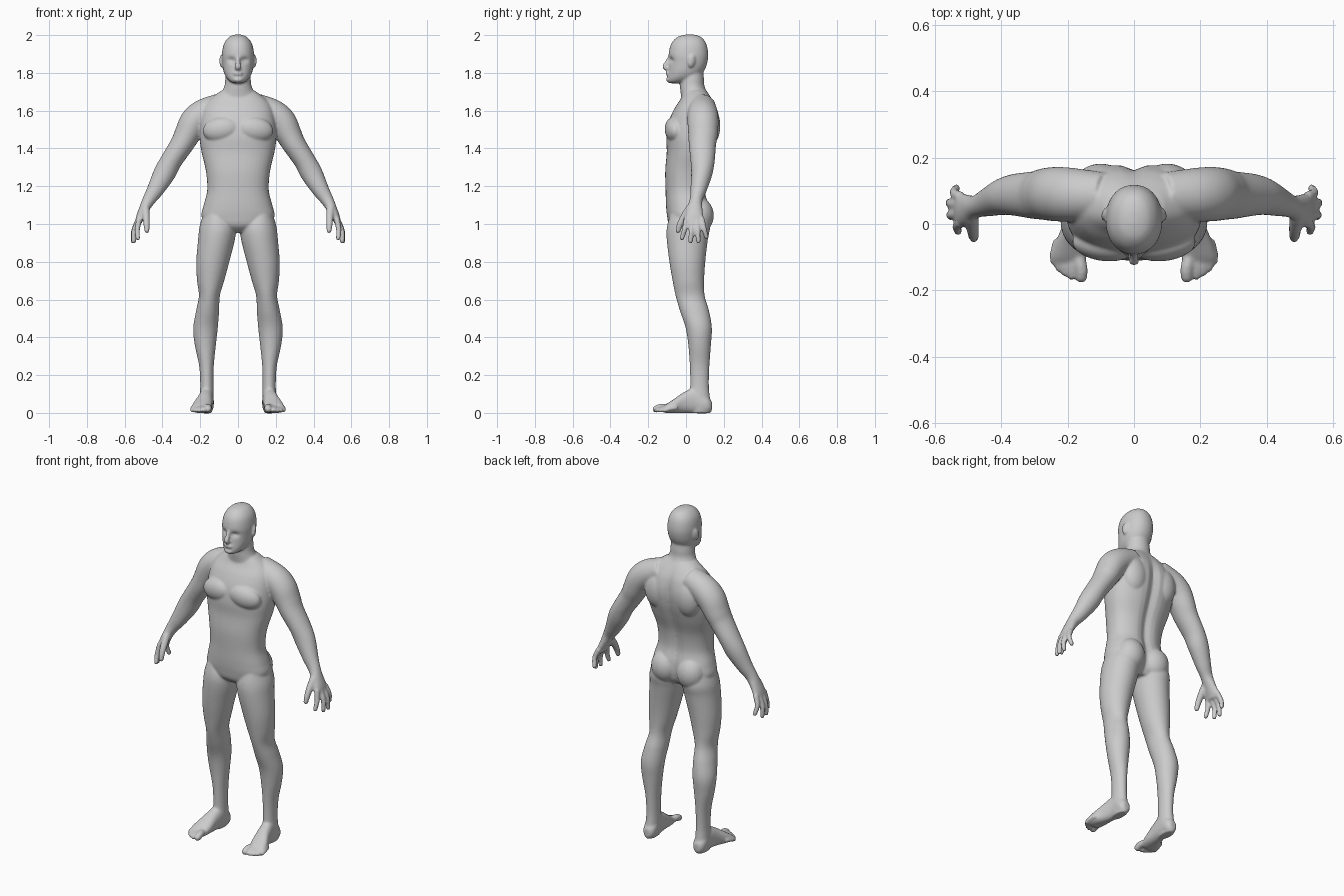
import bpy, bmesh, math
from mathutils import Vector, Matrix

X, Y, Z = Vector((1, 0, 0)), Vector((0, 1, 0)), Vector((0, 0, 1))
bm = bmesh.new()


def smooth_rows(rows, k=6):
    """Catmull-Rom interpolation of section rows."""
    out = []
    for i in range(len(rows) - 1):
        p = [rows[max(i - 1, 0)], rows[i], rows[i + 1], rows[min(i + 2, len(rows) - 1)]]
        for j in range(k):
            t = j / k
            out.append([0.5 * (2 * b + (c - a) * t + (2 * a - 5 * b + 4 * c - d) * t * t
                               + (3 * b - a - 3 * c + d) * t ** 3) for a, b, c, d in zip(*p)])
    out.append(list(rows[-1]))
    return out


def tube(rows, ref=Y, axis=None, side=1, power=2.0, n=40):
    """Loft oval sections (x, y, z, a, b); b is the radius along ref."""
    rows = smooth_rows(rows)
    pts = [Vector(r[:3]) for r in rows]
    rings = []
    for i, r in enumerate(rows):
        t = axis or (pts[min(i + 1, len(pts) - 1)] - pts[max(i - 1, 0)]).normalized()
        v = (ref - t * ref.dot(t)).normalized()
        u = v.cross(t)
        ring = []
        for j in range(n):
            c, s = math.cos(j * math.tau / n), math.sin(j * math.tau / n)
            c = math.copysign(abs(c) ** (2 / power), c)
            s = math.copysign(abs(s) ** (2 / power), s)
            p = pts[i] + u * (c * r[3]) + v * (s * r[4])
            ring.append(bm.verts.new((p.x * side, p.y, p.z)))
        rings.append(ring)
    for a, b in zip(rings, rings[1:]):
        for j in range(n):
            bm.faces.new((a[j], a[(j + 1) % n], b[(j + 1) % n], b[j]))
    bm.faces.new(rings[0])
    bm.faces.new(rings[-1])
    return [v for ring in rings for v in ring]


def stack(rows, side=1, power=2.0):
    """Horizontal sections given as (z, x_in, x_out, y_front, y_back)."""
    return tube([((a + b) / 2, (f + k) / 2, z, (b - a) / 2, (k - f) / 2)
                 for z, a, b, f, k in rows], axis=Z, side=side, power=power)


def centred(rows, power=2.0):
    return stack([(z, -w, w, f, k) for z, w, f, k in rows], power=power)


def blob(pos, size, rot=(0, 0, 0)):
    m = Matrix.Translation(pos)
    for ang, ax in zip(rot, 'XYZ'):
        m = m @ Matrix.Rotation(ang, 4, ax)
    bmesh.ops.create_uvsphere(bm, u_segments=24, v_segments=16, radius=1,
                              matrix=m @ Matrix.Diagonal((*size, 1)))


def digit(pts, r0, r1, side):
    """Finger or toe with a rounded tip."""
    n = len(pts) - 1
    tube([(*p, r0 + (r1 - r0) * i / n, r0 + (r1 - r0) * i / n) for i, p in enumerate(pts)],
         ref=Y if abs(pts[0][2] - pts[-1][2]) > 0.05 else X, side=side, n=16)
    x, y, z = pts[-1]
    blob((x * side, y, z), (r1, r1, r1))


# torso with a spine groove
torso = centred([
    (.955, .08, -.05, .09), (.99, .16, -.088, .115), (1.04, .193, -.10, .125),
    (1.10, .182, -.106, .122), (1.18, .163, -.108, .105), (1.28, .17, -.110, .115),
    (1.38, .193, -.102, .148), (1.46, .204, -.104, .172), (1.54, .20, -.092, .182),
    (1.61, .185, -.062, .168), (1.66, .15, -.03, .142), (1.705, .09, -.012, .108)], power=2.3)
for v in torso:
    if v.co.y > 0:
        v.co.y -= .02 * math.exp(-(v.co.x / .03) ** 2) * min(1, max(0, (1.7 - v.co.z) / .15))

# neck
centred([(1.83, .06, -.02, .088), (1.77, .067, -.03, .095), (1.73, .072, -.032, .098),
         (1.69, .092, -.028, .115), (1.64, .13, -.022, .13)])

# head with eye sockets
head = centred([
    (2.003, .015, 0, .04), (1.99, .047, -.045, .08), (1.955, .074, -.078, .107),
    (1.90, .085, -.092, .118), (1.85, .083, -.09, .112), (1.81, .077, -.093, .095),
    (1.78, .065, -.098, .07), (1.757, .045, -.099, .02), (1.745, .022, -.088, -.03)], power=2.15)
for v in head:
    if v.co.y < 0:
        d = ((abs(v.co.x) - .034) / .02) ** 2 + ((v.co.z - 1.868) / .014) ** 2
        v.co.y += .016 * math.exp(-d)
# nose, lips, chin
tube([(0, -.085, 1.885, .01, .01), (0, -.1, 1.855, .012, .012),
      (0, -.112, 1.834, .014, .016), (0, -.098, 1.822, .012, .018)], ref=X, n=16)
blob((0, -.095, 1.796), (.026, .013, .012))
blob((0, -.09, 1.764), (.026, .017, .014))

FINGERS = [  # base y, knuckle (x, y, z), tip (x, y, z)
    (.005, (.533, -.008, .97), (.530, -.022, .925)),
    (.032, (.550, .028, .965), (.552, .024, .908)),
    (.058, (.552, .062, .965), (.555, .066, .908)),
    (.082, (.542, .094, .98), (.535, .108, .932))]
TOES = [(.159, -.158, .019), (.188, -.156, .013), (.208, -.147, .012),
        (.226, -.133, .012), (.241, -.113, .012)]

for s in (1, -1):
    # ear
    blob((.088 * s, .03, 1.862), (.009, .02, .034), (-.2, 0, .35 * s))
    # chest muscle, shoulder blade, buttock
    blob((.09 * s, -.062, 1.5), (.098, .05, .066), (0, .15 * s, .12 * s))
    blob((.1 * s, .12, 1.52), (.08, .062, .11))
    blob((.085 * s, .07, 1.045), (.083, .077, .095))
    # arm from collar to palm
    tube([(.09, .085, 1.625, .068, .07), (.18, .088, 1.585, .077, .08),
          (.232, .09, 1.54, .077, .082), (.268, .09, 1.475, .069, .078),
          (.298, .087, 1.42, .062, .072), (.353, .088, 1.335, .057, .064),
          (.39, .083, 1.267, .058, .056), (.437, .066, 1.182, .045, .043),
          (.473, .053, 1.125, .034, .034), (.497, .046, 1.08, .027, .042),
          (.518, .043, 1.035, .022, .05), (.528, .043, 1.005, .017, .048)], side=s)
    # fingers and thumb
    for y, knuckle, tip in FINGERS:
        digit([(.522, y, 1.03), knuckle, tip], .016, .0125, s)
    digit([(.49, .022, 1.085), (.486, -.012, 1.035), (.484, -.033, .995),
           (.482, -.042, .965)], .022, .014, s)
    # leg
    stack([(1.06, .05, .18, -.08, .11), (.99, .012, .203, -.10, .128),
           (.92, .016, .211, -.102, .116), (.80, .046, .221, -.088, .102),
           (.70, .073, .217, -.071, .096), (.62, .096, .207, -.055, .099),
           (.54, .10, .222, -.032, .122), (.45, .107, .237, -.002, .137),
           (.36, .117, .229, .012, .132), (.25, .128, .206, .02, .124),
           (.15, .13, .20, .022, .121), (.08, .129, .203, .018, .127),
           (.03, .133, .202, .02, .137), (-.002, .14, .195, .02, .13)], side=s)
    # foot
    tube([(.166, .137, .035, .025, .02), (.166, .11, .045, .047, .037),
          (.167, .05, .065, .067, .038), (.176, -.01, .054, .056, .042),
          (.188, -.06, .037, .039, .051), (.196, -.10, .024, .025, .052),
          (.198, -.118, .018, .016, .045)], ref=X, axis=Y, side=s, power=2.3)
    # toes
    for x, y, r in TOES:
        digit([(x * .75 + .05, y + .065, .028), (x, y + .025, r + .010), (x, y, r + .001)],
              r + .001, r, s)

# fuse all parts into one smooth skin
bmesh.ops.recalc_face_normals(bm, faces=bm.faces)
mesh = bpy.data.meshes.new("body")
bm.to_mesh(mesh)
bm.free()
body = bpy.data.objects.new("body", mesh)
bpy.context.collection.objects.link(body)
fuse = body.modifiers.new("fuse", 'REMESH')
fuse.mode = 'VOXEL'
fuse.voxel_size = .006
fuse.use_smooth_shade = True
soften = body.modifiers.new("soften", 'SMOOTH')
soften.factor = .5
soften.iterations = 7
